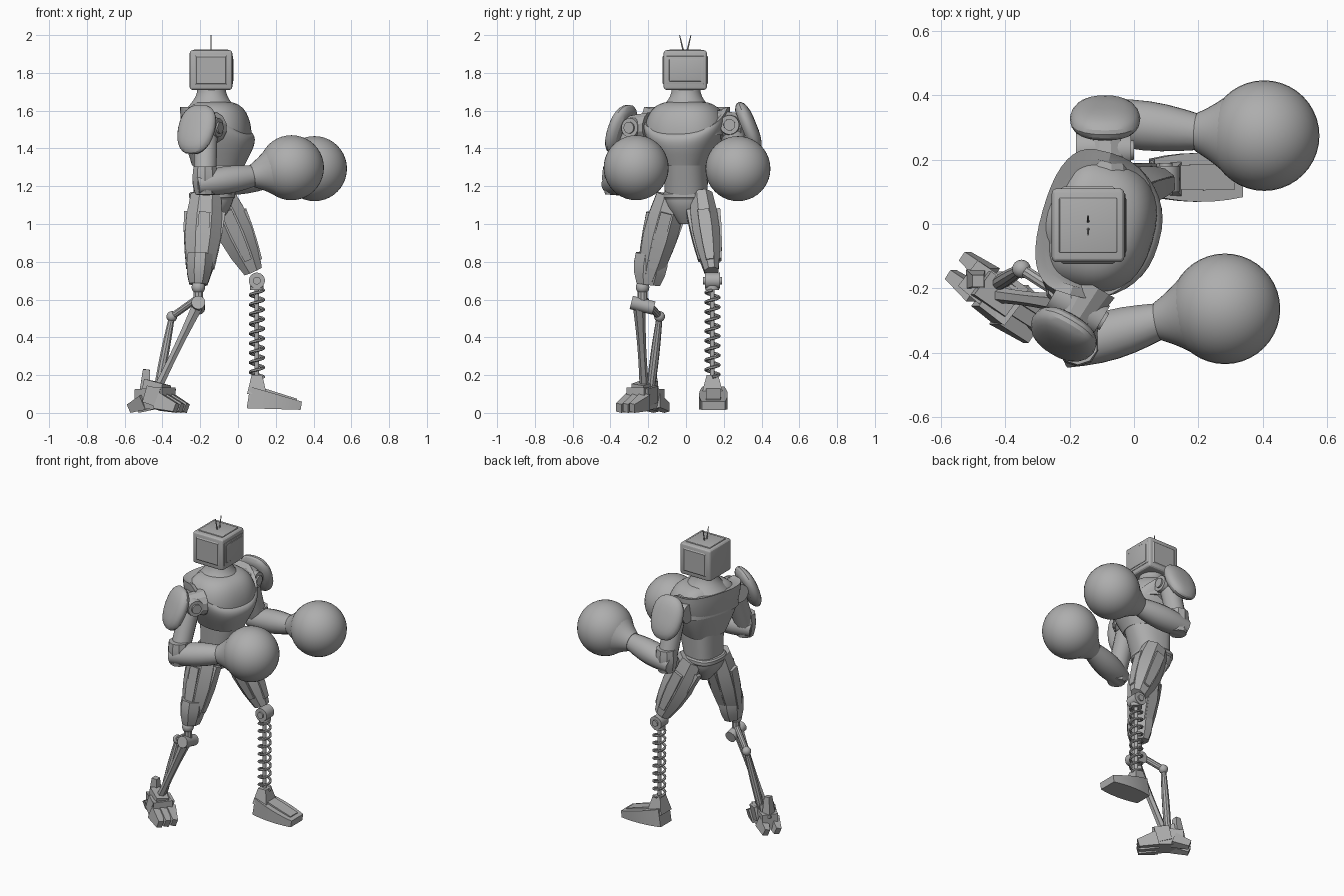
import bpy, bmesh, math
from mathutils import Vector, Matrix

cube = bpy.data.objects.get("Cube")
if cube:
    bpy.data.objects.remove(cube, do_unlink=True)

shade = (.42, .42, .42, 1)
grey = bpy.data.materials.new("plain grey")
grey.use_nodes = True
grey.diffuse_color = shade
grey.node_tree.nodes["Principled BSDF"].inputs["Base Color"].default_value = shade
parts = []
UP = Vector((0, 0, 1))


def add_object(name, bm):
    bmesh.ops.recalc_face_normals(bm, faces=bm.faces)
    mesh = bpy.data.meshes.new(name)
    bm.to_mesh(mesh)
    bm.free()
    mesh.materials.append(grey)
    ob = bpy.data.objects.new(name, mesh)
    bpy.context.collection.objects.link(ob)
    parts.append(ob)


def loft(name, rings):
    """Skin a stack of equal rings and cap both ends."""
    bm = bmesh.new()
    loops = [[bm.verts.new(point) for point in ring] for ring in rings]
    for low, high in zip(loops, loops[1:]):
        for i in range(len(low)):
            bm.faces.new((low[i - 1], low[i], high[i], high[i - 1]))
    bm.faces.new(loops[0])
    bm.faces.new(loops[-1])
    add_object(name, bm)


def sweep(name, points, radii, ratios, sides, reference=None):
    """Sweep a polygon along points; ratio is cross radius over radius."""
    rings = []
    last = len(points) - 1
    grow = 1 / math.cos(math.pi / sides)
    for i, (point, radius, ratio) in enumerate(zip(points, radii, ratios)):
        along = (points[min(i + 1, last)] - points[max(i - 1, 0)]).normalized()
        side = reference or Vector((0, 1, 0) if abs(along.y) < .9 else (1, 0, 0))
        u = along.cross(side).normalized()
        v = along.cross(u) * ratio
        angles = [math.tau * (j + .5) / sides for j in range(sides)]
        rings.append([point + (u * math.cos(a) + v * math.sin(a)) * radius * grow for a in angles])
    loft(name, rings)


def taper(name, start, end, radius, end_radius=None, swell=0, sides=16, ratio=1, end_ratio=None, steps=6):
    """Straight limb between two points, swelling along a sine."""
    start, end = Vector(start), Vector(end)
    end_radius = end_radius or radius
    end_ratio = end_ratio or ratio
    spans = [i / steps for i in range(steps + 1)]
    sweep(name, [start.lerp(end, t) for t in spans],
          [radius + (end_radius - radius) * t + swell * math.sin(math.pi * t) for t in spans],
          [ratio + (end_ratio - ratio) * t for t in spans], sides)


def ball(name, centre, radius, sides=32):
    bm = bmesh.new()
    bmesh.ops.create_uvsphere(bm, u_segments=sides, v_segments=sides // 2, radius=radius,
                              matrix=Matrix.Translation(centre))
    add_object(name, bm)


def box(name, centre, size, bevel):
    bm = bmesh.new()
    place = Matrix.Translation(centre) @ Matrix.Diagonal((*size, 1))
    bmesh.ops.create_cube(bm, size=1, matrix=place)
    bmesh.ops.bevel(bm, geom=bm.edges[:], offset=bevel, segments=3, profile=.5, affect='EDGES')
    add_object(name, bm)


def squircle(power, sides):
    """Points of a squared-off unit circle."""
    for i in range(sides):
        a = math.tau * i / sides
        yield [math.copysign(abs(w) ** power, w) for w in (math.cos(a), math.sin(a))]


def body_ring(z, front, back, wide, dip=0, turn=-.28):
    """Body outline: round front, flatter back, with the front of the rim lowered."""
    spin = Matrix.Rotation(turn, 3, 'Z')
    centre = Vector((-.135, 0, z))
    return [centre + spin @ Vector((c * front if c > 0 else -back * abs(c) ** .7, s * wide, 0))
            - UP * dip * max(c, 0) for c, s in squircle(.85, 40)]


# Head: rounded box with side panels, screen and antennae
middle = Vector((-.143, -.004, 1.815))
box("head", middle, (.226, .23, .21), .016)
box("head_top_cover", middle + UP * .1, (.18, .17, .02), .004)
box("screen_frame", middle + Vector((.106, 0, 0)), (.02, .2, .15), .004)
box("screen", middle + Vector((.109, 0, 0)), (.02, .17, .12), .004)
for tag, out in (("left", Vector((0, 1, 0))), ("right", Vector((0, -1, 0)))):
    taper(tag + "_head_panel", middle + out * .1, middle + out * .12, .095, .07, sides=4, ratio=1.1, steps=1)
    taper(tag + "_antenna", middle + UP * .1 + out * .01, middle + UP * .185 + out * .03, .004, .002, sides=6)

# Neck and chest
taper("neck", (-.14, 0, 1.61), (-.14, 0, 1.74), .135, .075, swell=-.02, sides=32)
chest = []
for i in range(11):
    t = i / 10
    rise, arch = math.sin(t * math.pi / 2), math.sin(t * math.pi)
    chest.append(body_ring(1.31 + .31 * t, .17 + .04 * arch + .02 * t, .1 + .055 * rise,
                           .13 + .1 * rise, .14 * t * t))
chest.append(body_ring(1.61, .17, .13, .2, .14))
loft("chest_shell", chest)
shoulders = []
for i in range(11):
    a = i / 10 * 1.45
    size = math.cos(a) ** .5
    shoulders.append(body_ring(1.47 + .18 * math.sin(a), .2 * size, .142 * size, .218 * size))
loft("upper_body", shoulders)

# Waist and pelvis
loft("abdomen", [body_ring(1.13 + .22 * t, .11 + .07 * t, .1, .11 + .01 * t, turn=-.1)
                 for t in (0, .25, .5, .75, 1)])
loft("waist_belt", [body_ring(1.15 + .02 * t, .12 - .01 * t * t, .125 - .01 * t * t, .125 - .01 * t * t, turn=-.1)
                    for t in (-1, -.5, .5, 1)])
bowl = []
for i in range(6):
    size = .3 + .7 * math.sin(i / 5 * math.pi / 2)
    bowl.append(body_ring(1 + .03 * i, .11 * size, .12 * size, .115 * size, turn=-.1))
loft("pelvis", bowl)


def shoulder_plate(name, centre, normal, wide, tall, thick):
    """Domed shield with a chamfered rim."""
    u = UP.cross(normal).normalized()
    v = normal.cross(u)
    rings = []
    for i in range(-3, 6):
        a = i * math.pi / 11
        size = math.cos(a) ** .7
        rings.append([centre + (u * c * wide * (1 + .1 * min(s, 0)) + v * s * tall) * size
                      + normal * math.sin(a) * thick for c, s in squircle(.8, 24)])
    loft(name, rings)


def arm(tag, shoulder, out, elbow, wrist, glove):
    shoulder, out, elbow, wrist, glove = map(Vector, (shoulder, out, elbow, wrist, glove))
    out.normalize()
    forward = Vector((out.y, -out.x, 0)) * math.copysign(1, out.y)
    joint = shoulder - out * .06
    taper(tag + "_shoulder_axle", shoulder - out * .14, shoulder, .08, .06, sides=12)
    taper(tag + "_shoulder_joint", joint - forward * .09, joint + forward * .08, .06, .05, swell=.005, sides=24)
    taper(tag + "_shoulder_cap", joint, joint + forward * .09, .033, .03)
    shoulder_plate(tag + "_shoulder_plate", shoulder + out * .04 - UP * .01, (out + UP * .4).normalized(),
                   .11, .14, .045)
    taper(tag + "_upper_arm", joint, elbow, .062, .058, sides=14)
    # Elbow, forearm and round glove
    taper(tag + "_elbow", elbow + UP * .09, elbow - UP * .06, .06, .05, swell=.01, sides=10)
    reach = (wrist - elbow).normalized()
    taper(tag + "_forearm", elbow - reach * .05, wrist, .055, .055, swell=.018, ratio=1.1, end_ratio=1)
    taper(tag + "_glove_cuff", wrist - reach * .01, wrist.lerp(glove, .45), .06, .126, swell=-.004, sides=32)
    ball(tag + "_glove", glove, .172, 40)


arm("right", (-.2, -.31, 1.51), (-.5, -.85, 0), (-.175, -.375, 1.215), (.085, -.3, 1.255), (.283, -.264, 1.298))
arm("left", (-.09, .29, 1.525), (0, 1, 0), (-.08, .32, 1.215), (.205, .285, 1.26), (.405, .275, 1.293))


def thigh(tag, hip, knee, radius, ratio):
    """Faceted thigh with a raised strip on each side."""
    hip, knee = Vector(hip), Vector(knee)
    taper(tag + "_thigh", hip, knee, radius, .05, swell=.03, sides=8, ratio=ratio, steps=4)
    for place, out in (("front", (1, 0, 0)), ("back", (-1, 0, 0)),
                       ("left", (0, ratio, 0)), ("right", (0, -ratio, 0))):
        out = Vector(out)
        taper(f"{tag}_thigh_{place}_strip", hip.lerp(knee, .2) + out * .08, hip.lerp(knee, .85) + out * .055,
              .03, .02, swell=.005, sides=4, steps=3)


# Thighs, with a cuff above the right knee
thigh("right", (-.17, -.08, 1.15), (-.205, -.2, .7), .08, .95)
thigh("left", (-.1, .08, 1.15), (.08, .135, .75), .08, .75)
taper("right_thigh_cuff", (-.2, -.18, .84), (-.21, -.2, .68), .066, .048, swell=.01, sides=8, ratio=1.3, steps=3)

# Left knee, spring shin and foot
knee = Vector((.1, .14, .7))
ankle = Vector((.1, .14, .19))
for part, half, radius in (("hinge", .04, .042), ("bolt", .05, .02)):
    across = Vector((0, half, 0))
    taper("left_knee_" + part, knee - across, knee + across, radius, sides=20)
taper("left_spring_core", knee, ankle, .012, sides=12)
taper("left_spring_top", knee - UP * .025, knee - UP * .05, .036)
turns, steps = 9, 16
coil = []
for i in range(turns * steps + 1):
    a = math.tau * i / steps
    coil.append(ankle + Vector((math.cos(a), math.sin(a), 0)) * .036 + UP * .46 * i / (turns * steps))
sweep("left_spring", coil, [.007] * len(coil), [1] * len(coil), 6, UP)
taper("left_ankle", ankle - UP * .09, ankle + UP * .01, .052, .028, sides=4, ratio=1.1)
taper("left_foot", (.055, .145, .082), (.335, .145, .038), .058, .022, sides=4, end_ratio=2.8)
taper("left_foot_ridge", (.12, .145, .11), (.31, .145, .06), .025, .015, sides=4, ratio=1.5, end_ratio=2.5)

# Right lower leg: hinge, main strut and rear piston
knee = Vector((-.21, -.23, .57))
heel = Vector((-.43, -.22, 0))
joint = Vector((-.35, -.14, .51))
across = Vector((0, .06, -.015))
ball("right_knee_ball", knee + UP * .095, .036, 20)
taper("right_knee_link", knee + UP * .09, knee, .025, sides=10)
taper("right_knee_hinge", knee - across, knee + across, .036, sides=20)
taper("right_shin", knee - across * .3, heel + UP * .12, .03, .022, swell=-.006, sides=6)
taper("right_cross_link", knee + UP * .04, joint, .018, sides=10)
ball("right_piston_joint", joint, .029, 16)
taper("right_piston", joint, heel + Vector((0, .03, .1)), .015, .02, swell=.005, sides=10)

# Right foot: turned outward, with toes, heel spurs and side fins
ahead = Vector((.79, -.61, 0))
across = Vector((.61, .79, 0))


def foot_part(name, start, end, high, low, side=0, ratio=1):
    """start and end are distances ahead and up, measured from the heel."""
    a, b = (heel + ahead * d + across * side + UP * z for d, z in (start, end))
    taper(name, a, b, high, low, sides=4, ratio=ratio, steps=2)


foot_part("right_foot_body", (-.11, .075), (.08, .075), .05, .06)
foot_part("right_ankle_block", (-.06, .14), (.06, .12), .035, .03, ratio=1.3)
foot_part("right_heel_claw", (-.08, .1), (-.07, .23), .03, .018)
for place, side in (("inner", .045), ("middle", 0), ("outer", -.045)):
    foot_part(f"right_{place}_toe", (.05, .06), (.165, .026), .045, .024, side, .7)
    if side:
        foot_part(f"right_{place}_heel_spur", (-.05, .06), (-.15, .026), .04, .024, side * .8, .7)
        foot_part(f"right_{place}_fin", (-.03, .1), (.06, .08), .045, .05, side * 1.3, .2)

# Smooth the rounded parts and keep facets crisp
bpy.ops.object.select_all(action='DESELECT')
for ob in parts:
    ob.select_set(True)
bpy.context.view_layer.objects.active = parts[0]
bpy.ops.object.shade_smooth_by_angle(angle=math.radians(28))
